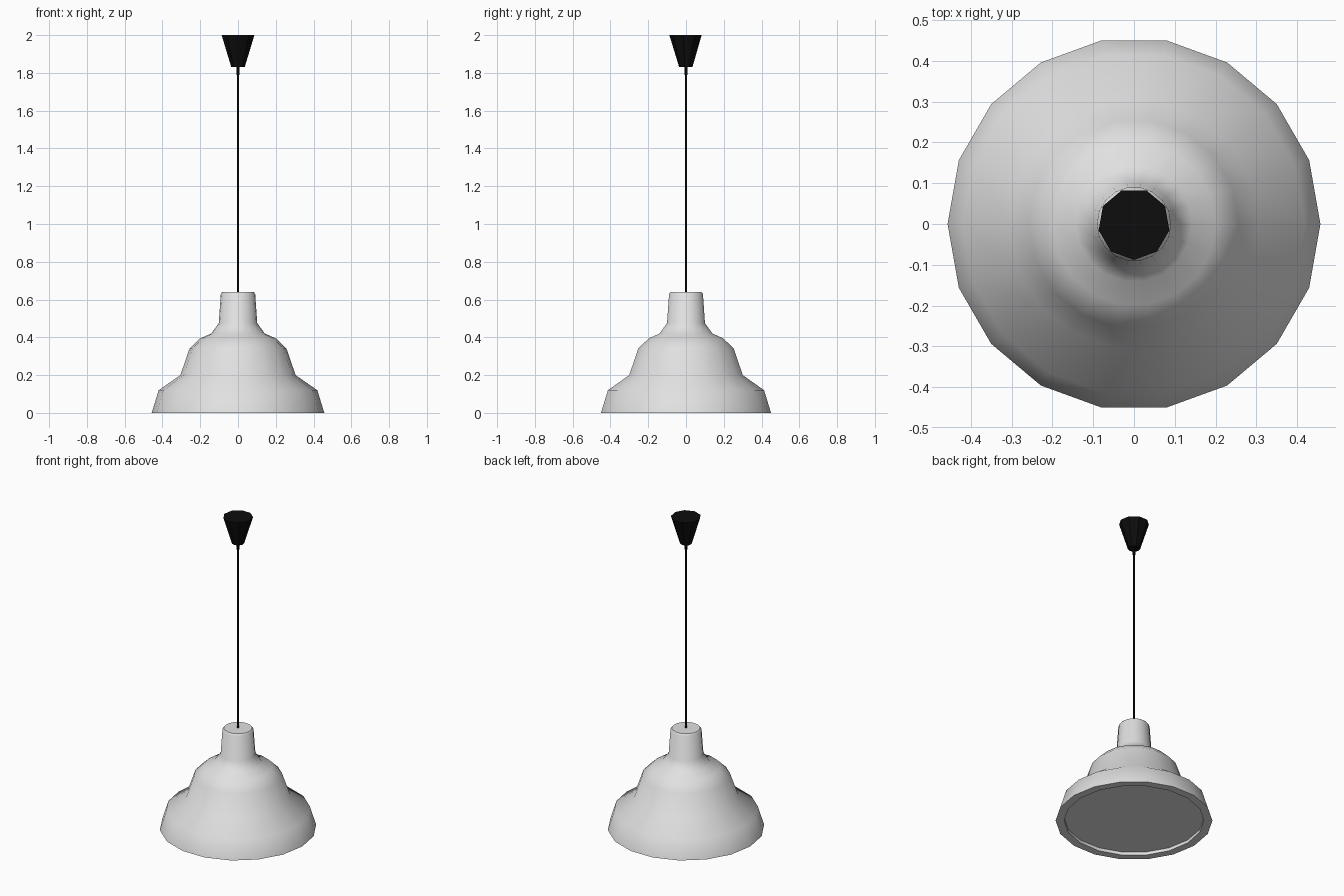
import bpy, bmesh, math

if "Cube" in bpy.data.objects:
    bpy.data.objects.remove(bpy.data.objects["Cube"])


def material(name, rgb):
    m = bpy.data.materials.new(name)
    m.diffuse_color = (*rgb, 1)
    m.use_nodes = True
    m.node_tree.nodes["Principled BSDF"].inputs["Base Color"].default_value = m.diffuse_color
    return m


white = material("soft_white", (0.75, 0.75, 0.75))
black = material("black", (0.004, 0.004, 0.004))


def lathe(name, profile, sides, mat, start=0.0, smooth=45):
    """Spin a bottom-to-top (radius, z) profile into a closed solid with flat end caps."""
    bm = bmesh.new()
    rings = []
    for r, z in profile:
        angles = [start + math.tau * i / sides for i in range(sides)]
        rings.append([bm.verts.new((r * math.cos(a), r * math.sin(a), z)) for a in angles])
    for lo, hi in zip(rings, rings[1:]):
        for i in range(sides):
            j = (i + 1) % sides
            bm.faces.new((lo[i], lo[j], hi[j], hi[i]))
    bm.faces.new(rings[0][::-1])
    bm.faces.new(rings[-1])
    bmesh.ops.recalc_face_normals(bm, faces=bm.faces)
    mesh = bpy.data.meshes.new(name)
    bm.to_mesh(mesh)
    bm.free()
    mesh.materials.append(mat)
    ob = bpy.data.objects.new(name, mesh)
    bpy.context.collection.objects.link(ob)
    bpy.ops.object.select_all(action='DESELECT')
    ob.select_set(True)
    bpy.context.view_layer.objects.active = ob
    bpy.ops.object.shade_smooth_by_angle(angle=math.radians(smooth))
    return ob


# Bell shade: recessed diffuser, flat rim, stepped bell and neck
lathe("lamp_shade", [
    (0.407, 0.02), (0.407, 0.0), (0.457, 0.0), (0.42, 0.12), (0.305, 0.20),
    (0.257, 0.34), (0.20, 0.395), (0.142, 0.42), (0.102, 0.475),
    (0.091, 0.63), (0.082, 0.641)], 18, white)

# Hanging cord
lathe("cord", [(0.005, 0.63), (0.005, 1.84)], 8, black)

# Ceiling cup with small cord grip beneath
lathe("ceiling_cup", [
    (0.009, 1.79), (0.009, 1.83), (0.036, 1.83), (0.088, 2.0)],
    9, black, start=math.radians(-90), smooth=30)
